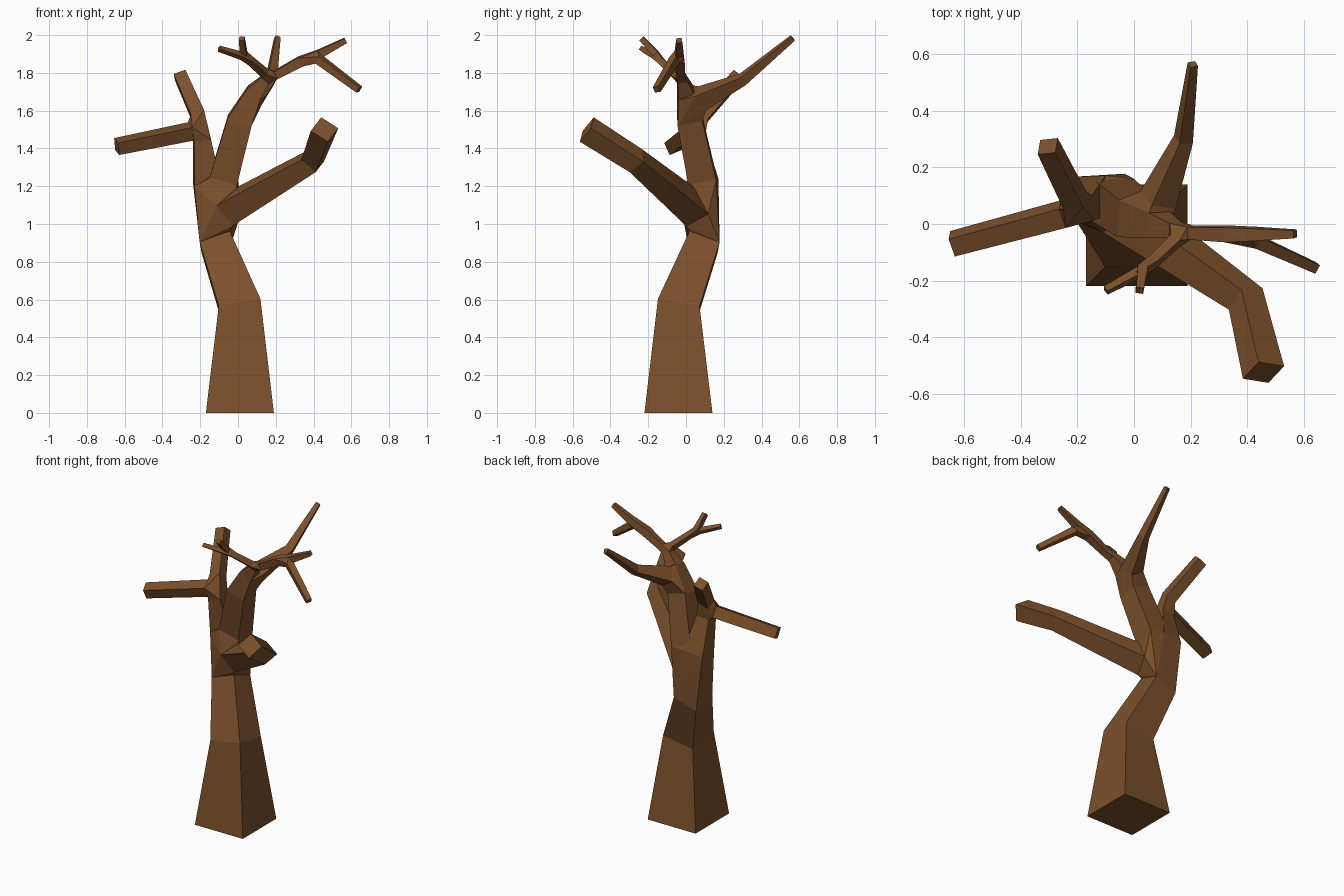
import bpy, bmesh
from mathutils import Vector, Quaternion

if "Cube" in bpy.data.objects:
    bpy.data.objects.remove(bpy.data.objects["Cube"])

bm = bmesh.new()
CORNERS = ((-1, -1), (1, -1), (1, 1), (-1, 1))


def limb(spec, quat, heading):
    """Square tube through (x, y, z, half width) points; forks are hulled to children."""
    points, children = spec
    pos = [Vector(p[:3]) for p in points]
    segs = [(b - a).normalized() for a, b in zip(pos, pos[1:])]
    rings = []
    for i, p in enumerate(points):
        d = (segs[max(i - 1, 0)] + segs[min(i, len(segs) - 1)]).normalized()
        quat = heading.rotation_difference(d) @ quat
        heading = d
        rings.append([bm.verts.new(pos[i] + quat @ Vector((u * p[3], v * p[3], 0)))
                      for u, v in CORNERS])
    for a, b in zip(rings, rings[1:]):
        for k in range(4):
            n = (k + 1) % 4
            bm.faces.new((a[k], a[n], b[n], b[k]))
    if not children:
        bm.faces.new(rings[-1])
        return rings[0]
    # fork: convex joint between the limb end and the starts of its children
    joint = [rings[-1]] + [limb(c, quat.copy(), heading.copy()) for c in children]
    tube_faces = set(bm.faces)
    bmesh.ops.convex_hull(bm, input=[v for r in joint for v in r])
    inner = [f for f in bm.faces if f not in tube_faces
             and any(all(v in r for v in f.verts) for r in joint)]
    bmesh.ops.delete(bm, geom=inner, context='FACES_ONLY')
    return rings[0]


# left limb and its two stubs
left_out = ([(-.25, .035, 1.49, .038), (-.642, -.07, 1.41, .035)], [])
left_up = ([(-.21, .085, 1.57, .037), (-.305, .275, 1.785, .033)], [])
left = ([(-.165, .1, 1.22, .07), (-.19, .055, 1.45, .045)], [left_out, left_up])

# thick bent limb at front right
right = ([(-.05, .045, 1.075, .07), (.395, -.265, 1.335, .05), (.458, -.525, 1.5, .054)], [])

# upper crown twigs
back = ([(.085, .085, 1.665, .05), (.175, .30, 1.765, .026), (.208, .565, 1.985, .014)], [])
twig_r = ([(.43, -.035, 1.9, .022), (.57, -.035, 1.972, .014)], [])
twig_low = ([(.43, -.06, 1.87, .022), (.642, -.155, 1.712, .017)], [])
fork_r = ([(.2, -.03, 1.79, .022), (.33, -.035, 1.86, .026)], [twig_r, twig_low])
twig_l = ([(.03, -.16, 1.9, .018), (.02, -.235, 1.982, .014)], [])
twig_out = ([(.02, -.17, 1.89, .016), (-.1, -.235, 1.928, .012)], [])
fork_l = ([(.145, -.06, 1.795, .02), (.065, -.135, 1.865, .018)], [twig_l, twig_out])
crown = ([(.085, 0, 1.695, .045), (.145, -.02, 1.765, .026)], [fork_r, fork_l])
middle = ([(-.075, .085, 1.24, .075), (.01, .02, 1.55, .067)], [crown, back])

# trunk
trunk = ([(.01, -.04, 0, .18), (.01, -.04, .565, .112), (-.118, .093, .905, .085)],
         [left, middle, right])

base = limb(trunk, Quaternion(), Vector((0, 0, 1)))
bm.faces.new(base[::-1])
bmesh.ops.recalc_face_normals(bm, faces=bm.faces[:])

mesh = bpy.data.meshes.new("bare_tree")
bm.to_mesh(mesh)
bm.free()
tree = bpy.data.objects.new("bare_tree", mesh)
bpy.context.collection.objects.link(tree)

bark = bpy.data.materials.new("bark")
bark.diffuse_color = (.2, .08, .025, 1)
bark.use_nodes = True
bark.node_tree.nodes["Principled BSDF"].inputs["Base Color"].default_value = bark.diffuse_color
mesh.materials.append(bark)
